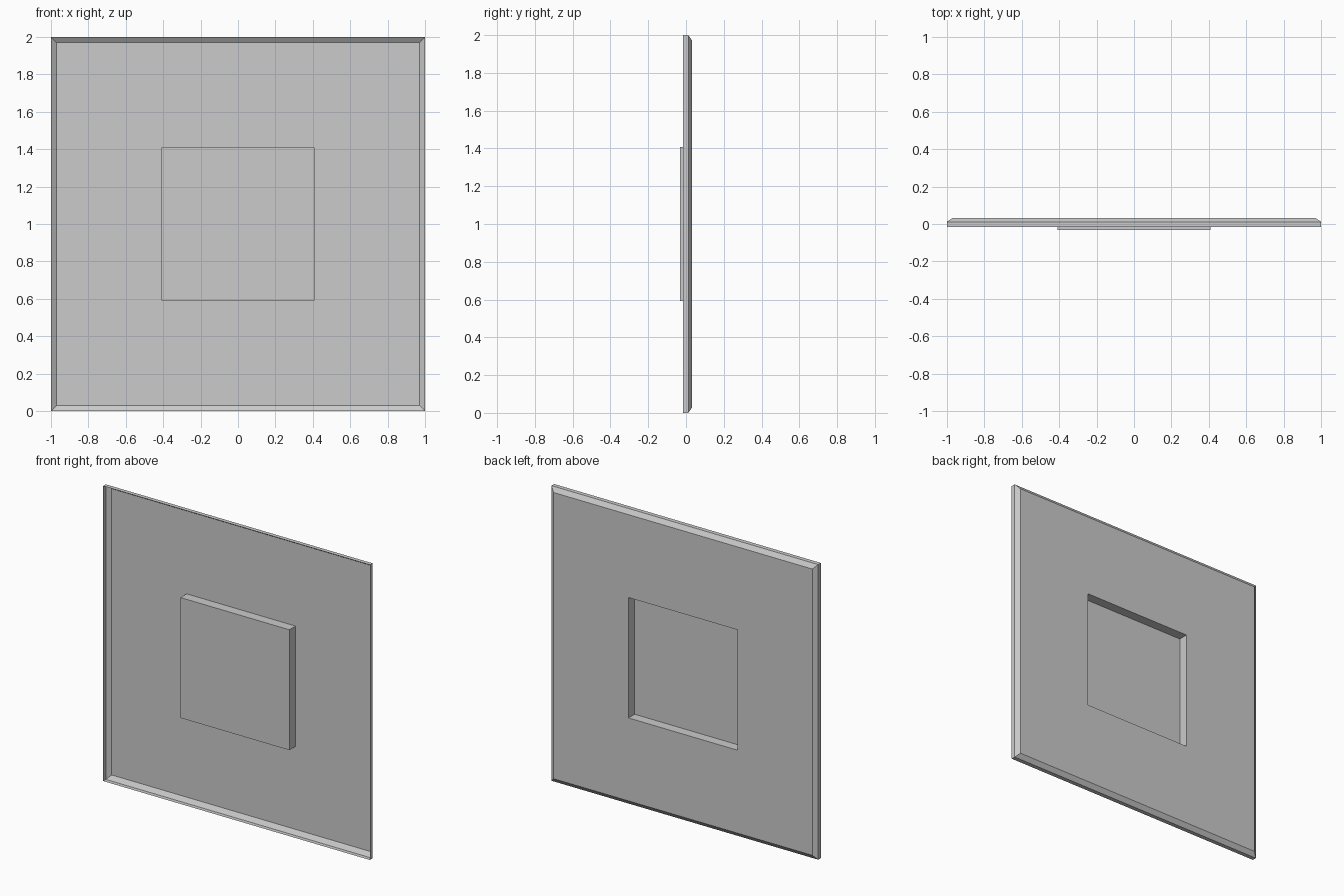
import bpy, bmesh

if "Cube" in bpy.data.objects:
    bpy.data.objects.remove(bpy.data.objects["Cube"])

# Stepped square rings of one pressed sheet: (half size, depth y), rim to centre
rings = [
    (1.0, -0.017),    # front lip of the rim
    (1.0, 0.012),     # rim wall
    (0.97, 0.033),    # chamfer to the panel plane
    (0.408, 0.033),   # flat panel
    (0.408, -0.033),  # walls of the raised centre
]
corners = [(-1, -1), (1, -1), (1, 1), (-1, 1)]

bm = bmesh.new()
loops = [[bm.verts.new((sx * h, y, 1 + sz * h)) for sx, sz in corners]
         for h, y in rings]

# Bridge neighbouring rings, then close the raised centre
for a, b in zip(loops, loops[1:]):
    for i in range(4):
        j = (i + 1) % 4
        bm.faces.new((a[i], a[j], b[j], b[i]))
bm.faces.new(loops[-1])

mesh = bpy.data.meshes.new("wall_panel")
bm.to_mesh(mesh)
bm.free()
panel = bpy.data.objects.new("wall_panel", mesh)
bpy.context.collection.objects.link(panel)
